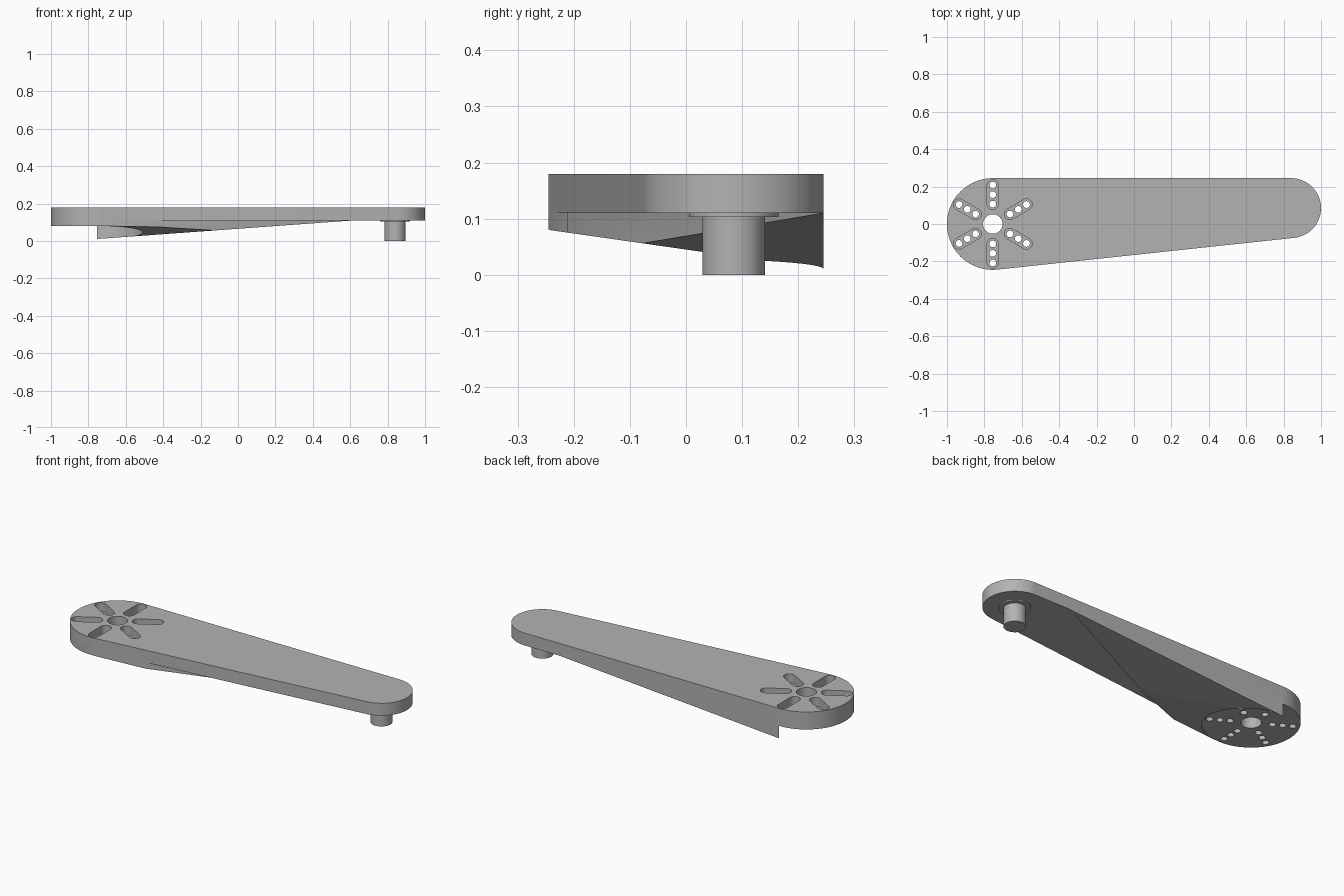
import bpy, bmesh
from math import atan2, cos, sin, pi, radians
from mathutils import Vector

if "Cube" in bpy.data.objects:
    bpy.data.objects.remove(bpy.data.objects["Cube"], do_unlink=True)

grey = bpy.data.materials.new("plain_grey")
grey.use_nodes = True
grey.diffuse_color = (0.45, 0.45, 0.45, 1)
grey.node_tree.nodes["Principled BSDF"].inputs["Base Color"].default_value = (0.45, 0.45, 0.45, 1)

# Main layout: large hub circle, small pin end, heights of the plate
HUB, HUB_R = Vector((-0.755, 0)), 0.245
END, END_R = Vector((0.84, 0.085)), 0.16
TOP, UNDER, PAD = 0.18, 0.11, 0.081
TAPER = 2 * atan2(END.y, END.x - HUB.x) - pi / 2   # direction of the tapered edge's normal


def arc(centre, radius, start, end, steps):
    angles = [start + (end - start) * i / steps for i in range(steps + 1)]
    return [(centre.x + radius * cos(a), centre.y + radius * sin(a)) for a in angles]


def circle(centre, radius, steps=64):
    return arc(centre, radius, 0, 2 * pi, steps)[:-1]


def add_prism(bm, outline, low, high):
    face = bm.faces.new([bm.verts.new((x, y, low)) for x, y in outline])
    grown = bmesh.ops.extrude_face_region(bm, geom=[face], use_keep_orig=True)
    verts = [v for v in grown["geom"] if isinstance(v, bmesh.types.BMVert)]
    bmesh.ops.translate(bm, verts=verts, vec=(0, 0, high - low))


def make_object(name, bm):
    bmesh.ops.recalc_face_normals(bm, faces=bm.faces[:])
    mesh = bpy.data.meshes.new(name)
    bm.to_mesh(mesh)
    bm.free()
    mesh.materials.append(grey)
    obj = bpy.data.objects.new(name, mesh)
    bpy.context.collection.objects.link(obj)
    return obj


def prism_object(name, prisms):
    bm = bmesh.new()
    for outline, low, high in prisms:
        add_prism(bm, outline, low, high)
    return make_object(name, bm)


# Arm plate with round ends, and the thicker pad under the hub
arm_plate = prism_object("arm_plate", [(
    arc(HUB, HUB_R, pi / 2, 2 * pi + TAPER, 48) + arc(END, END_R, TAPER, pi / 2, 40),
    UNDER, TOP)])
hub_pad = prism_object("hub_pad", [(circle(HUB, HUB_R, 96), PAD, UNDER)])

# Round pin and its shoulder at the narrow end
pin = prism_object("pin", [(circle(END, 0.056), 0, UNDER)])
pin_shoulder = prism_object("pin_shoulder", [(circle(END, 0.08), 0.103, UNDER)])

# Reinforcing wedge: curved around the hub, underside trimmed by two slopes
bm = bmesh.new()
footprint = [(-0.43, -0.211), (0.62, 0.245)] + arc(HUB, HUB_R, pi / 2, TAPER, 48)
add_prism(bm, footprint, -0.2, UNDER)
slopes = [(Vector((0, -0.245, 0.08)), Vector((0, -0.143, -1))),
          (Vector((-0.755, 0, 0.0102)), Vector((0.0725, 0, -1)))]
for point, normal in slopes:
    bmesh.ops.bisect_plane(bm, geom=bm.verts[:] + bm.edges[:] + bm.faces[:], dist=1e-5,
                           plane_co=point, plane_no=normal, clear_outer=True)
    bmesh.ops.holes_fill(bm, edges=[e for e in bm.edges if e.is_boundary], sides=0)
wedge = make_object("wedge", bm)

# Cutters: centre bore, six radial slots, three screw holes in each slot
slots, holes = [], [(circle(HUB, 0.052, 48), -0.1, 0.4)]
for k in range(6):
    a = radians(30 + 60 * k)
    spoke = Vector((cos(a), sin(a)))
    slots.append((arc(HUB + spoke * 0.208, 0.03, a - pi / 2, a + pi / 2, 16)
                  + arc(HUB + spoke * 0.106, 0.03, a + pi / 2, a + 1.5 * pi, 16), 0.13, 0.4))
    holes += [(circle(HUB + spoke * d, 0.018, 24), -0.1, 0.4) for d in (0.106, 0.157, 0.208)]
slot_cutter = prism_object("slot_cutter", slots)
hole_cutter = prism_object("hole_cutter", holes)


def cut(obj, cutter):
    cutter.hide_render = True
    mod = obj.modifiers.new("cut", 'BOOLEAN')
    mod.operation, mod.solver, mod.object = 'DIFFERENCE', 'EXACT', cutter
    bpy.context.view_layer.objects.active = obj
    bpy.ops.object.modifier_apply(modifier=mod.name)


cut(arm_plate, slot_cutter)
cut(arm_plate, hole_cutter)
cut(hub_pad, hole_cutter)
for cutter in (slot_cutter, hole_cutter):
    bpy.data.objects.remove(cutter, do_unlink=True)

# Smooth round walls, crisp edges
bpy.ops.object.select_all(action='DESELECT')
for obj in (arm_plate, hub_pad, pin, pin_shoulder, wedge):
    obj.select_set(True)
bpy.context.view_layer.objects.active = arm_plate
bpy.ops.object.shade_smooth_by_angle(angle=radians(30))
# The two wedge slopes meet at a shallow angle, so keep that part flat except its curve
for poly in wedge.data.polygons:
    poly.use_smooth = abs(poly.normal.z) < 0.5
